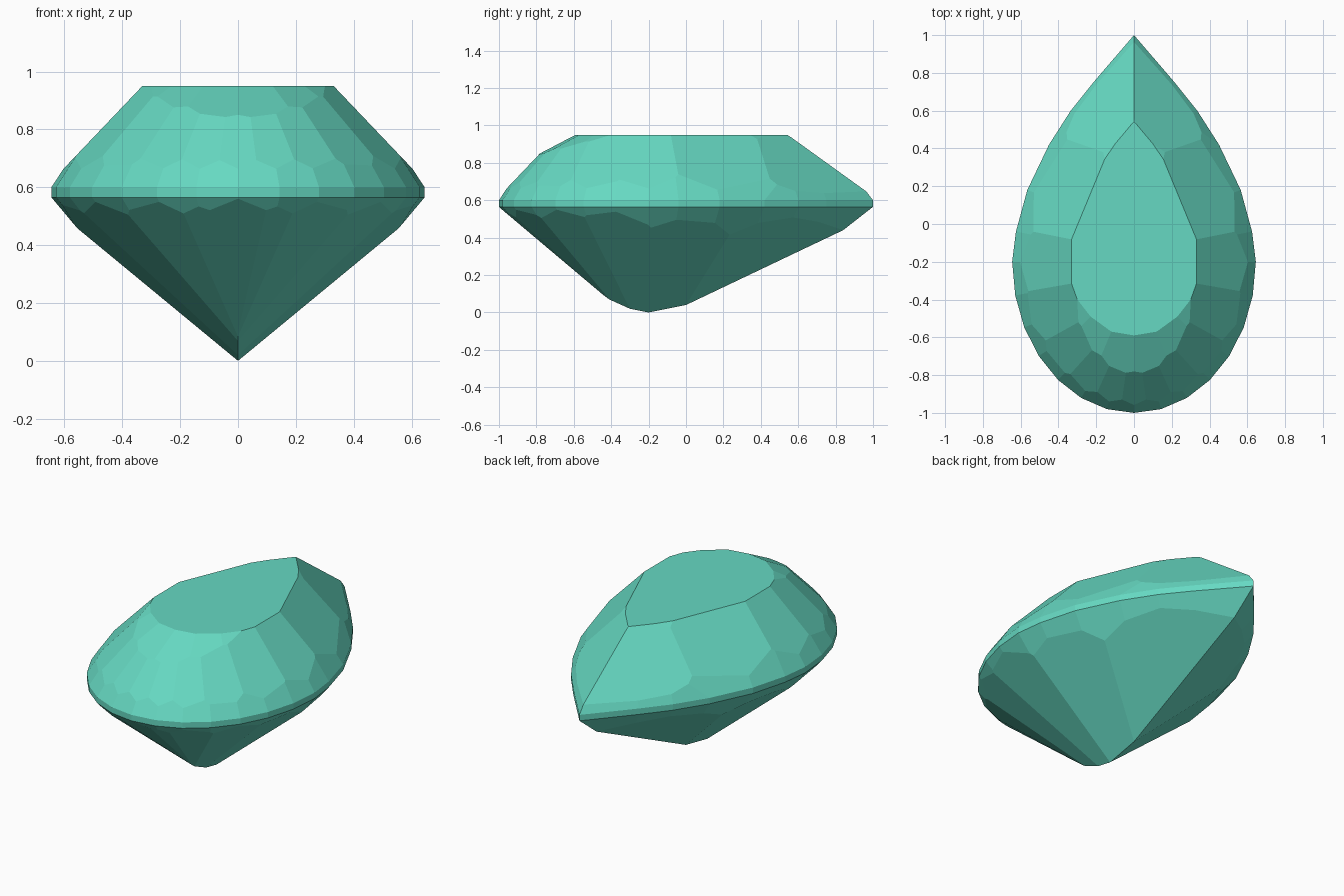
import bpy, bmesh, math
from mathutils import Vector

if "Cube" in bpy.data.objects:
    bpy.data.objects.remove(bpy.data.objects["Cube"])

TABLE_Z = 0.95
GIRDLE_TOP, GIRDLE_LOW = 0.60, 0.565
CENTRE_Y, HALF_X, HALF_Y = -0.2, 0.645, 0.8


def round_end(deg):
    """Point and outward normal on the rounded front, 0 = front, 90 = side."""
    t = math.radians(deg)
    point = Vector((HALF_X * math.sin(t), CENTRE_Y - HALF_Y * math.cos(t)))
    normal = Vector((math.sin(t) / HALF_X, -math.cos(t) / HALF_Y)).normalized()
    return point, normal


# Pear outline, right half from the front to the pointed back
half = [round_end(90 * i / 7)[0] for i in range(8)]
half += [Vector(p) for p in ((0.625, -0.04), (0.565, 0.18), (0.45, 0.42),
                             (0.335, 0.60), (0.215, 0.75), (0, 1))]
outline = half + [Vector((-p.x, p.y)) for p in reversed(half[1:-1])]

# Rough stone: the outline pulled up into a prism
bm = bmesh.new()
base = bm.faces.new([bm.verts.new((p.x, p.y, 0)) for p in outline])
top = bmesh.ops.extrude_face_region(bm, geom=[base])["geom"]
bmesh.ops.translate(bm, vec=(0, 0, TABLE_Z),
                    verts=[g for g in top if isinstance(g, bmesh.types.BMVert)])
bmesh.ops.recalc_face_normals(bm, faces=bm.faces)


def grind(point, normal):
    """Grind one flat facet and close the stone, then the mirrored one."""
    for side in (1, -1):
        co = Vector((point[0] * side, point[1], point[2]))
        no = Vector((normal[0] * side, normal[1], normal[2])).normalized()
        bmesh.ops.bisect_plane(bm, geom=bm.verts[:] + bm.edges[:] + bm.faces[:],
                               dist=1e-4, plane_co=co, plane_no=no, clear_outer=True)
        rim = [e for e in bm.edges if e.is_boundary]
        if rim:
            bmesh.ops.holes_fill(bm, edges=rim, sides=0)
        if abs(no.x) < 1e-6:
            break


def slope_facet(p, n, z, steep, up=1):
    """Facet through (p, z), facing n outward, rising inward by steep."""
    grind((p.x, p.y, z), (n.x * steep, n.y * steep, up))


def edge_normal(a, b):
    return Vector((b.y - a.y, a.x - b.x)).normalized()


# Crown main facets around the rounded end
for deg in (0, 12.9, 27.5, 45.5, 66, 90):
    p, n = round_end(deg)
    slope_facet(p, n, 0.62, 1.05)

# Long shoulder facets and the pair meeting at the tip
slope_facet(Vector((0.14, 0.38)), Vector((0.924, 0.382)), TABLE_Z, 1.05)
slope_facet(Vector((0, 0.96)), Vector((0.766, 0.643)), 0.65, 1.12)

# Star facets along the table, front then back
front_star = [Vector(p) for p in ((0, -0.59), (0.12, -0.57), (0.23, -0.49), (0.30, -0.40))]
back_star = [Vector(p) for p in ((0.13, 0.38), (0.055, 0.49), (0, 0.54))]
for chain, steep in ((front_star, 0.53), (back_star, 0.82)):
    for a, b in zip(chain, chain[1:]):
        slope_facet(a, edge_normal(a, b), TABLE_Z, steep)

# Pavilion facets: keel point (y, z), slope along y, slope across x
for y, z, along, across in ((0.0, 0.04, 0.476, 0.66), (-0.2, 0, 0.2, 0.82),
                            (-0.2, 0, -0.2, 0.83), (-0.3, 0.02, -0.45, 0.716),
                            (-0.41, 0.07, -0.7, 0.475), (-0.45, 0.10, -0.8, 0.22),
                            (-0.45, 0.10, -0.843, 0)):
    grind((0, y, z), (across, along, -1))

# Narrow facets above and below the girdle, one per outline edge
for a, b in zip(half, half[1:]):
    n = edge_normal(a, b)
    slope_facet(a, n, GIRDLE_TOP, 2.0 if a.y > 0.3 else 1.54)
    slope_facet(a, n, GIRDLE_LOW, 1.2, -1)

bmesh.ops.remove_doubles(bm, verts=bm.verts, dist=5e-4)
bmesh.ops.recalc_face_normals(bm, faces=bm.faces)

mesh = bpy.data.meshes.new("pear_cut_gem")
bm.to_mesh(mesh)
bm.free()
teal = bpy.data.materials.new("teal_gemstone")
teal.diffuse_color = (0.133, 0.694, 0.54, 1)
teal.use_nodes = True
teal.node_tree.nodes["Principled BSDF"].inputs["Base Color"].default_value = teal.diffuse_color
mesh.materials.append(teal)
gem = bpy.data.objects.new("pear_cut_gem", mesh)
bpy.context.collection.objects.link(gem)
